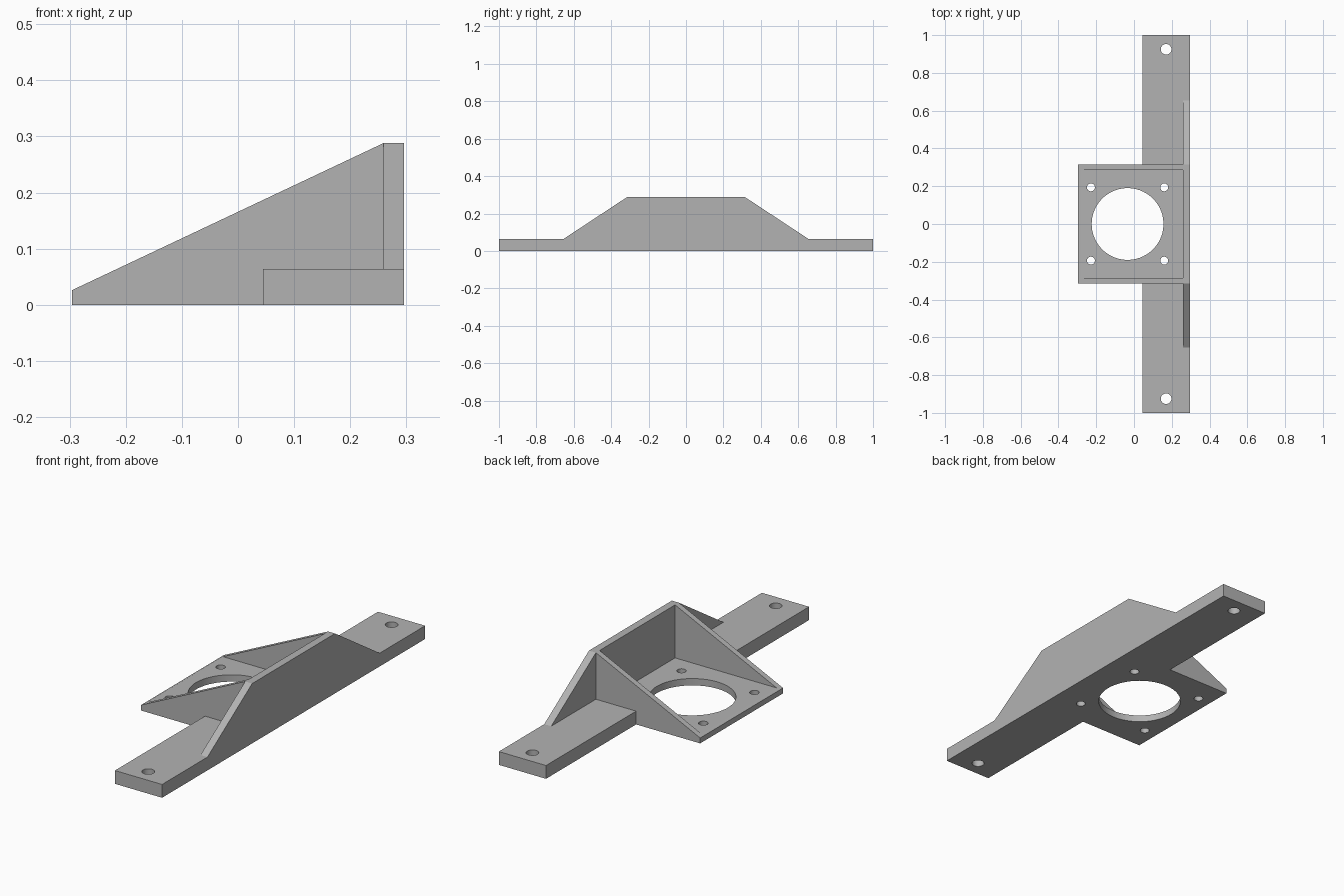
import bpy
import bmesh
import math
from mathutils import Vector

cube = bpy.data.objects.get("Cube")
if cube:
    bpy.data.objects.remove(cube, do_unlink=True)

# Main dimensions
X = 0.296            # half depth
WALL = 0.259         # inner face of the upright wall
BAR_X, BAR_Z = 0.045, 0.064
BOX_Y, INNER_Y = 0.315, 0.287
FLOOR, TOP = 0.033, 0.288

grey = bpy.data.materials.new("plain grey")
grey.use_nodes = True
grey.diffuse_color = (0.45, 0.45, 0.45, 1)
grey.node_tree.nodes["Principled BSDF"].inputs["Base Color"].default_value = (0.45, 0.45, 0.45, 1)


def prism(name, points, sweep):
    """Extrude a planar outline along the sweep vector."""
    bm = bmesh.new()
    face = bm.faces.new([bm.verts.new(p) for p in points])
    out = bmesh.ops.extrude_face_region(bm, geom=[face])
    moved = [v for v in out["geom"] if isinstance(v, bmesh.types.BMVert)]
    bmesh.ops.translate(bm, verts=moved, vec=Vector(sweep))
    bmesh.ops.recalc_face_normals(bm, faces=bm.faces[:])
    mesh = bpy.data.meshes.new(name)
    bm.to_mesh(mesh)
    bm.free()
    mesh.materials.append(grey)
    obj = bpy.data.objects.new(name, mesh)
    bpy.context.collection.objects.link(obj)
    return obj


def box(name, x0, x1, y, z0, z1):
    outline = [(x0, -y, z0), (x1, -y, z0), (x1, y, z0), (x0, y, z0)]
    return prism(name, outline, (0, 0, z1 - z0))


def bore(name, x, y, r, sides):
    ring = [2 * math.pi * i / sides for i in range(sides)]
    outline = [(x + r * math.cos(a), y + r * math.sin(a), -0.1) for a in ring]
    return prism(name, outline, (0, 0, 0.3))


def combine(target, tool, operation):
    mod = target.modifiers.new(tool.name, "BOOLEAN")
    mod.operation, mod.solver, mod.object = operation, "EXACT", tool
    tool.hide_render = True
    bpy.context.view_layer.objects.active = target
    bpy.ops.object.modifier_apply(modifier=mod.name)
    bpy.data.objects.remove(tool, do_unlink=True)


# Sloped box body
side = [(-X, 0), (X, 0), (X, TOP), (WALL, TOP), (-X, 0.026)]
bracket = prism("mounting_bracket", [(x, -BOX_Y, z) for x, z in side], (0, 2 * BOX_Y, 0))

# Long mounting bar and the upright wall with tapered wings
combine(bracket, box("mounting_bar", BAR_X, X, 1, 0, BAR_Z), "UNION")
half = [(BOX_Y, TOP), (0.655, BAR_Z), (0.655, 0)]
wall = half + [(-y, z) for y, z in reversed(half)]
combine(bracket, prism("winged_wall", [(WALL, y, z) for y, z in wall], (X - WALL, 0, 0)), "UNION")

# Open pocket between the side walls
combine(bracket, box("pocket", -0.4, WALL, INNER_Y, FLOOR, 0.5), "DIFFERENCE")

# Central opening, four plate holes and two bar holes
combine(bracket, bore("central_opening", -0.034, 0, 0.19, 72), "DIFFERENCE")
for s in (-1, 1):
    combine(bracket, bore("bar_hole", 0.17, s * 0.925, 0.028, 32), "DIFFERENCE")
    for x in (-0.228, 0.16):
        combine(bracket, bore("plate_hole", x, s * 0.194, 0.021, 32), "DIFFERENCE")

# Smooth bores, crisp edges
bpy.ops.object.select_all(action="DESELECT")
bracket.select_set(True)
bpy.context.view_layer.objects.active = bracket
bpy.ops.object.shade_smooth_by_angle(angle=math.radians(20))
